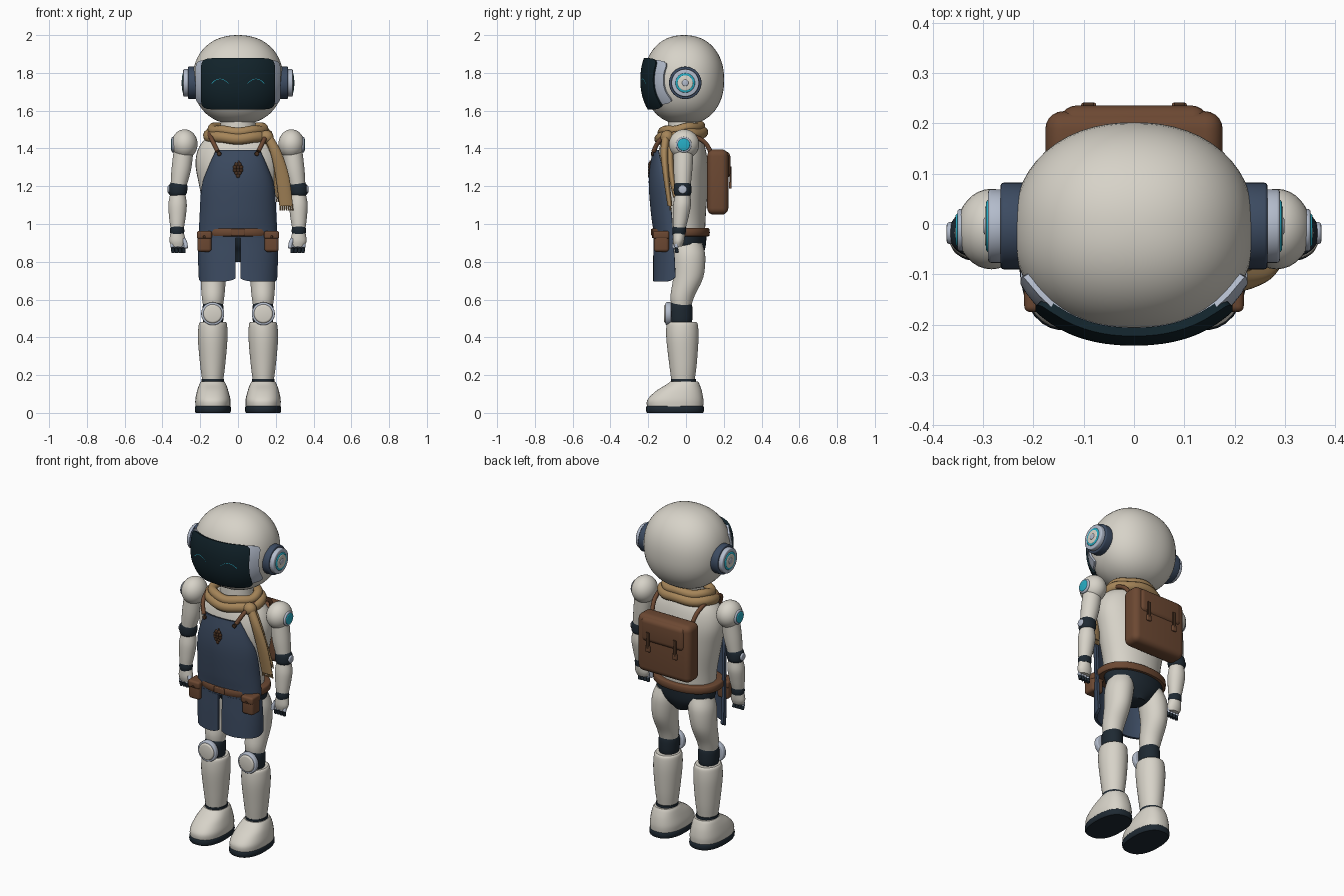
import bpy, bmesh, math
from math import sin, cos, pi
from mathutils import Matrix, Vector

if "Cube" in bpy.data.objects:
    bpy.data.objects.remove(bpy.data.objects["Cube"])
parts = []


def material(name, r, g, b):
    m = bpy.data.materials.new(name)
    m.use_nodes = True
    m.diffuse_color = (r, g, b, 1)
    m.node_tree.nodes["Principled BSDF"].inputs["Base Color"].default_value = (r, g, b, 1)
    return m


SHELL = material("warm white shell", .68, .65, .58)
DARK = material("dark joint", .013, .022, .032)
GLASS = material("visor black", .006, .017, .024)
DENIM = material("denim blue", .045, .07, .12)
SILVER = material("pale blue grey", .45, .5, .6)
CYAN = material("cyan glow", .02, .42, .56)
LEATHER = material("brown leather", .15, .065, .032)
TAN = material("tan cloth", .38, .235, .1)
COCOA = material("dark brown", .06, .028, .014)


def finish(name, bm, mat):
    bmesh.ops.recalc_face_normals(bm, faces=bm.faces)
    me = bpy.data.meshes.new(name)
    bm.to_mesh(me)
    bm.free()
    me.materials.append(mat)
    ob = bpy.data.objects.new(name, me)
    bpy.context.collection.objects.link(ob)
    parts.append(ob)
    return ob


def spline(keys, steps):
    """Catmull-Rom interpolation through tuples."""
    out = []
    for i in range(len(keys) - 1):
        p0, p1, p2, p3 = (keys[max(0, min(len(keys) - 1, i + k))] for k in (-1, 0, 1, 2))
        for s in range(steps):
            t = s / steps
            out.append(tuple(b + .5 * t * (c - a + t * (2*a - 5*b + 4*c - d + t * (3*(b - c) + d - a)))
                             for a, b, c, d in zip(p0, p1, p2, p3)))
    return out + [keys[-1]]


def grid(bm, rows, wrap):
    vs = [[bm.verts.new(p) for p in row] for row in rows]
    n = len(vs[0])
    for a, b in zip(vs, vs[1:]):
        for j in range(n if wrap else n - 1):
            k = (j + 1) % n
            bm.faces.new((a[j], a[k], b[k], b[j]))
    return vs


def ring(n, power=2):
    for j in range(n):
        c, s = cos(2*pi*j/n), sin(2*pi*j/n)
        k = (abs(c)**power + abs(s)**power) ** (-1/power)
        yield c * k, s * k


def loft(name, keys, mat, steps=5, power=2, n=36):
    """Stack of rings (z, centre x, centre y, radius x, radius y)."""
    bm = bmesh.new()
    rows = [[(cx + rx*c, cy + ry*s, z) for c, s in ring(n, power)]
            for z, cx, cy, rx, ry in spline(keys, steps)]
    vs = grid(bm, rows, True)
    bm.faces.new(vs[0])
    bm.faces.new(vs[-1])
    return finish(name, bm, mat)


def solidify(ob, thick):
    m = ob.modifiers.new("thickness", 'SOLIDIFY')
    m.thickness = thick
    m.offset = 0
    return ob


def sheet(name, fn, us, vs, mat, thick):
    bm = bmesh.new()
    grid(bm, [[fn(u, v) for u in us] for v in vs], False)
    return solidify(finish(name, bm, mat), thick)


def span(a, b, n):
    return [a + (b - a) * i / n for i in range(n + 1)]


def ball(name, loc, r, mat):
    bm = bmesh.new()
    bmesh.ops.create_uvsphere(bm, u_segments=32, v_segments=18, radius=1)
    bm.transform(Matrix.Translation(loc) @ Matrix.Diagonal((*r, 1)))
    return finish(name, bm, mat)


def box(name, loc, size, mat, bevel):
    bm = bmesh.new()
    bmesh.ops.create_cube(bm, size=1)
    bm.transform(Matrix.Translation(loc) @ Matrix.Diagonal((*size, 1)))
    bmesh.ops.bevel(bm, geom=bm.edges[:], offset=bevel, segments=5, profile=.5, affect='EDGES')
    return finish(name, bm, mat)


def disc(name, loc, r, depth, axis, mat, bevel=.006):
    bm = bmesh.new()
    bmesh.ops.create_cone(bm, cap_ends=True, segments=40, radius1=r, radius2=r, depth=depth)
    rims = [e for e in bm.edges if abs(e.verts[0].co.z - e.verts[1].co.z) < 1e-5]
    bmesh.ops.bevel(bm, geom=rims, offset=min(bevel, depth*.45), segments=3, profile=.5, affect='EDGES')
    bm.transform(Matrix.Translation(loc) @ Matrix.Rotation(pi/2, 4, 'Y' if axis == 'X' else 'X'))
    return finish(name, bm, mat)


def tube(name, pts, r, mat, closed=False):
    cu = bpy.data.curves.new(name, 'CURVE')
    cu.dimensions = '3D'
    cu.bevel_depth, cu.bevel_resolution, cu.use_fill_caps = r, 4, True
    sp = cu.splines.new('POLY')
    sp.points.add(len(pts) - 1)
    for p, co in zip(sp.points, pts):
        p.co = (*co, 1)
    sp.use_cyclic_u = closed
    cu.materials.append(mat)
    ob = bpy.data.objects.new(name, cu)
    bpy.context.collection.objects.link(ob)
    parts.append(ob)


# Head, visor and face
A, B, C, P = .24, .212, .237, 2.2
HEAD = Vector((0, -.01, 1.763))


def on_head(x, z, k):
    rest = 1 - abs(x / A / k)**P - abs((z - HEAD.z) / C / k)**P
    return (x, HEAD.y - B * k * max(rest, 0)**(1/P), z)


head_rows = []
for a in span(-pi/2 + .04, pi/2 - .04, 30):
    k = (abs(cos(a))**P + abs(sin(a))**P) ** (-1/P)
    head_rows.append((HEAD.z + C*k*sin(a), 0, HEAD.y, A*k*cos(a), B*k*cos(a)))
loft("head", head_rows, SHELL, 1, P, 56)


def face_plate(name, hw, hz, z0, k, thick, mat):
    bm = bmesh.new()
    rows = [[on_head(hw*r*c, z0 + hz*r*s, k) for c, s in ring(80, 9)] for r in span(.02, 1, 18)]
    bm.faces.new(grid(bm, rows, True)[0])
    solidify(finish(name, bm, mat), thick)


face_plate("visor_frame", .22, .118, 1.75, 1.022, .012, SILVER)
face_plate("visor", .19, .132, 1.743, 1.05, .018, GLASS)
for s, side in ((1, "left"), (-1, "right")):
    tube(side + "_eye", [on_head(s*.094 + .044*t, 1.768 - .024*t*t, 1.072) for t in span(-1, 1, 12)], .0045, CYAN)
tube("mouth", [on_head(.02*t, 1.655 + .009*t*t, 1.072) for t in span(-1, 1, 8)], .004, CYAN)

# Neck, torso and pelvis
loft("neck", [(1.44, 0, -.01, .1, .09), (1.56, 0, -.01, .09, .085)], SHELL)
loft("torso", [(.94, 0, -.02, .165, .12), (1.05, 0, -.02, .175, .125), (1.2, 0, -.02, .205, .135),
               (1.32, 0, -.02, .225, .135), (1.41, 0, -.02, .205, .12), (1.47, 0, -.02, .15, .095),
               (1.5, 0, -.02, .09, .07)], SHELL, power=2.1)
loft("pelvis", [(.8, 0, .01, .05, .06), (.85, 0, .01, .14, .085), (.89, 0, 0, .18, .105),
                (.96, 0, -.01, .185, .12)], DARK)

# Apron bib and split skirt
APRON = spline([(1.39, .11, -.168, -.145), (1.3, .15, -.185, -.125), (1.2, .185, -.19, -.095),
                (1.05, .196, -.178, -.075), (.95, .2, -.165, -.07), (.82, .203, -.165, -.06),
                (.695, .2, -.163, -.055)], 5)


def apron_point(u, row):
    z, w, front, edge = row
    return (w * sin(u*pi/2), edge - (edge - front) * cos(u*pi/2), z)


def skirt_point(u, row):
    x, y, z = apron_point(u, row)
    drop = max(0, (.93 - z) / .235)
    return (x, y - .012 * sin(pi * abs(u)) * drop, z + .025 * drop**8 * abs(2*abs(u) - 1)**5)


sheet("apron_bib", apron_point, span(-1, 1, 32), APRON[:22], DENIM, .014)
for s, side in ((1, "left"), (-1, "right")):
    sheet(side + "_apron_skirt", skirt_point, span(.04*s, s, 18), APRON[21:], DENIM, .016)

# Pine cone badge
for i, count in enumerate((2, 3, 3, 2, 1)):
    for j in range(count):
        ball("badge_scale", ((j - (count - 1)/2) * .016, -.193, 1.315 - i*.015), (.011, .008, .012), COCOA)
tube("badge_stem", [(0, -.192, 1.315), (.005, -.19, 1.335)], .004, LEATHER)

# Belt
loft("belt", [(.935, 0, -.027, .198, .145), (.94, 0, -.027, .206, .152), (.972, 0, -.027, .206, .152),
              (.978, 0, -.027, .198, .145)], LEATHER, 2, 2.2, 48)
box("belt_buckle", (0, -.178, .957), (.07, .014, .036), LEATHER, .005)

# Scarf
for name, z, rx, ry, r in (("scarf_upper_roll", 1.503, .135, .1, .026), ("scarf_lower_roll", 1.468, .155, .113, .03)):
    tube(name, [(rx*cos(a), -.025 + ry*sin(a), z + .014*sin(a) + .004*sin(5*a))
                for a in span(0, 2*pi, 48)[:-1]], r, TAN, True)
ball("scarf_knot", (.15, -.1, 1.46), (.038, .035, .036), TAN)
for name, dx, dy, low in (("scarf_front_tail", 0, 0, 1.095), ("scarf_back_tail", -.018, .03, 1.14)):
    loft(name, [(low, .255 + dx, -.085 + dy, .036, .013), (1.25, .235 + dx, -.105 + dy, .036, .016),
                (1.38, .2 + dx, -.115 + dy, .03, .02), (1.47, .155 + dx, -.105 + dy, .025, .02)], TAN)
    for t in span(-.03, .03, 6):
        tube("scarf_fringe", [(.255 + dx + t, -.085 + dy, low + .01), (.257 + dx + t*1.1, -.083 + dy, low - .024)], .004, TAN)

# Backpack
box("backpack", (0, .168, 1.222), (.352, .112, .345), LEATHER, .035)
box("backpack_flap", (0, .205, 1.312), (.29, .06, .145), LEATHER, .029)

for s, side in ((1, "left"), (-1, "right")):
    # Pack fittings, shoulder straps and belt pouches
    box(side + "_pack_strap", (s*.09, .236, 1.255), (.022, .01, .1), COCOA, .003)
    box(side + "_pack_clasp", (s*.09, .234, 1.205), (.03, .014, .035), LEATHER, .005)
    tube(side + "_shoulder_strap", spline([(s*.108, -.172, 1.385), (s*.14, -.13, 1.45), (s*.155, -.03, 1.48),
                                           (s*.145, .09, 1.44), (s*.13, .14, 1.36)], 6), .012, LEATHER)
    disc(side + "_apron_button", (s*.1, -.178, 1.372), .012, .012, 'Y', COCOA, .003)
    box(side + "_pouch", (s*.178, -.13, .905), (.075, .08, .105), LEATHER, .016)
    box(side + "_pouch_flap", (s*.178, -.132, .942), (.08, .086, .042), LEATHER, .012)
    ball(side + "_pouch_stud", (s*.178, -.176, .932), (.007, .005, .007), COCOA)

    # Ear pods
    for name, x0, x1, r, mat in (("ear_base", .2, .265, .086, DENIM), ("ear_cap", .255, .29, .073, SILVER),
                                 ("ear_glow", .28, .294, .052, CYAN), ("ear_plate", .28, .296, .042, SHELL),
                                 ("ear_hub", .28, .299, .018, SILVER)):
        disc(side + "_" + name, (s*(x0 + x1)/2, -.004, 1.747), r, x1 - x0, 'X', mat)

    # Arms
    ball(side + "_shoulder", (s*.283, -.01, 1.423), (.069, .08, .078), SHELL)
    disc(side + "_shoulder_ring", (s*.342, -.012, 1.42), .042, .018, 'X', SILVER)
    disc(side + "_shoulder_light", (s*.346, -.012, 1.42), .033, .018, 'X', CYAN)
    loft(side + "_upper_arm", [(1.2, s*.315, -.018, .042, .042), (1.29, s*.3, -.016, .052, .05),
                               (1.4, s*.287, -.012, .052, .052)], SHELL)
    loft(side + "_elbow", [(1.145, s*.32, -.018, .036, .036), (1.165, s*.319, -.018, .048, .046),
                           (1.2, s*.317, -.018, .049, .046), (1.22, s*.315, -.018, .04, .04)], DARK)
    disc(side + "_elbow_cap", (s*.365, -.018, 1.183), .022, .014, 'X', SILVER)
    loft(side + "_forearm", [(.982, s*.322, -.035, .036, .034), (1.03, s*.321, -.029, .043, .041),
                             (1.1, s*.32, -.021, .049, .047), (1.155, s*.319, -.018, .041, .04)], SHELL)
    loft(side + "_wrist", [(.945, s*.322, -.036, .035, .033), (.965, s*.322, -.036, .038, .036),
                           (.988, s*.322, -.035, .035, .034)], DARK)
    loft(side + "_palm", [(.882, s*.318, -.042, .034, .022), (.91, s*.32, -.04, .043, .03),
                          (.95, s*.322, -.037, .036, .032)], SHELL)
    for i in range(4):
        x = s * (.289 + i*.019)
        tube(side + "_finger", [(x, -.046, .9), (x, -.052, .875)], .0105, SILVER)
        tube(side + "_fingertip", [(x, -.052, .875), (x - s*.003, -.047, .848)], .0095, DARK)
    tube(side + "_thumb", [(s*.288, -.052, .92), (s*.277, -.062, .895), (s*.276, -.064, .872)], .011, SILVER)

    # Legs
    loft(side + "_thigh", [(.565, s*.132, -.025, .052, .052), (.62, s*.132, -.018, .06, .064),
                           (.72, s*.13, .012, .068, .08), (.83, s*.12, .016, .076, .086),
                           (.9, s*.105, .01, .07, .075)], SHELL)
    loft(side + "_knee", [(.47, s*.132, -.028, .05, .055), (.5, s*.132, -.028, .055, .062),
                          (.555, s*.132, -.028, .056, .062), (.583, s*.132, -.026, .05, .054)], DARK)
    disc(side + "_knee_rim", (s*.134, -.093, .525), .061, .03, 'Y', SILVER)
    disc(side + "_knee_cap", (s*.134, -.102, .525), .05, .028, 'Y', SHELL, .01)
    loft(side + "_shin", [(.175, s*.134, -.016, .056, .062), (.26, s*.134, -.016, .067, .073),
                          (.39, s*.134, -.019, .078, .085), (.465, s*.133, -.02, .075, .083),
                          (.482, s*.133, -.02, .066, .073)], SHELL)
    loft(side + "_ankle", [(.15, s*.134, -.012, .06, .066), (.18, s*.134, -.014, .06, .066)], DARK)
    loft(side + "_foot", [(.034, s*.133, -.058, .092, .149), (.07, s*.133, -.056, .093, .148),
                          (.115, s*.134, -.038, .083, .122), (.15, s*.134, -.016, .071, .088),
                          (.166, s*.134, -.01, .062, .074)], SHELL, 5, 2.4)
    loft(side + "_sole", [(0, s*.133, -.058, .09, .147), (.008, s*.133, -.058, .095, .153),
                          (.03, s*.133, -.058, .095, .153), (.036, s*.133, -.058, .091, .149)], DARK, 2, 2.4)

# Bake curves and modifiers, then smooth the surfaces
bpy.ops.object.select_all(action='DESELECT')
for ob in parts:
    ob.select_set(True)
bpy.context.view_layer.objects.active = parts[0]
bpy.ops.object.convert(target='MESH')
bpy.ops.object.shade_smooth_by_angle(angle=math.radians(40))
